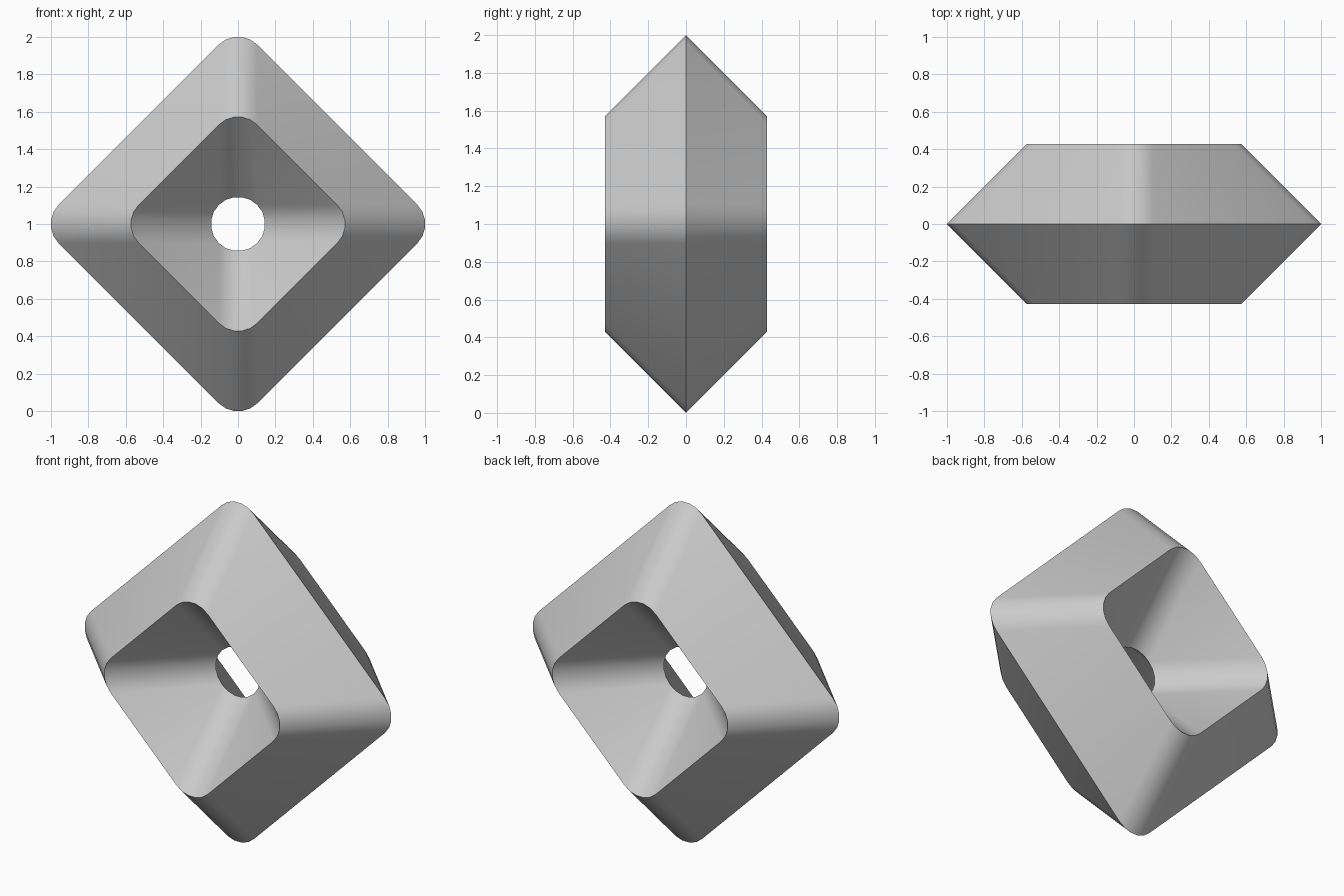
import bpy, bmesh
from math import sin, cos, pi, radians

if "Cube" in bpy.data.objects:
    bpy.data.objects.remove(bpy.data.objects["Cube"])

SEG = 5                          # segments per rounded corner
STEP = pi / 2 / SEG
R = (1 / 7) / cos(STEP / 2)      # corner radius, flat at the tip
S = 3 / 7                        # half diagonal of the cross-section

# rings of the diamond cross-section: (corner centre distance, y)
profile = [(2 * S, 0), (S, S), (0, 0), (S, -S)]

bm = bmesh.new()


def rounded_diamond(d, y):
    """One rounded square ring standing on its corner."""
    ring = []
    for c in range(4):
        mid = c * pi / 2
        for k in range(SEG + 1):
            a = mid - pi / 4 + k * STEP
            ring.append(bm.verts.new((d * cos(mid) + R * cos(a), y,
                                      1 + d * sin(mid) + R * sin(a))))
    return ring


# bridge the rings into a closed frame
rings = [rounded_diamond(d, y) for d, y in profile]
n = len(rings[0])
for i in range(4):
    a, b = rings[i], rings[(i + 1) % 4]
    for j in range(n):
        k = (j + 1) % n
        bm.faces.new((a[j], a[k], b[k], b[j]))

# the innermost ring closes to a round hole
bmesh.ops.remove_doubles(bm, verts=bm.verts, dist=1e-4)
bmesh.ops.recalc_face_normals(bm, faces=bm.faces)

mesh = bpy.data.meshes.new("diamond_ring")
bm.to_mesh(mesh)
bm.free()
obj = bpy.data.objects.new("diamond_ring", mesh)
bpy.context.collection.objects.link(obj)
bpy.context.view_layer.objects.active = obj
obj.select_set(True)
bpy.ops.object.shade_smooth_by_angle(angle=radians(30))
